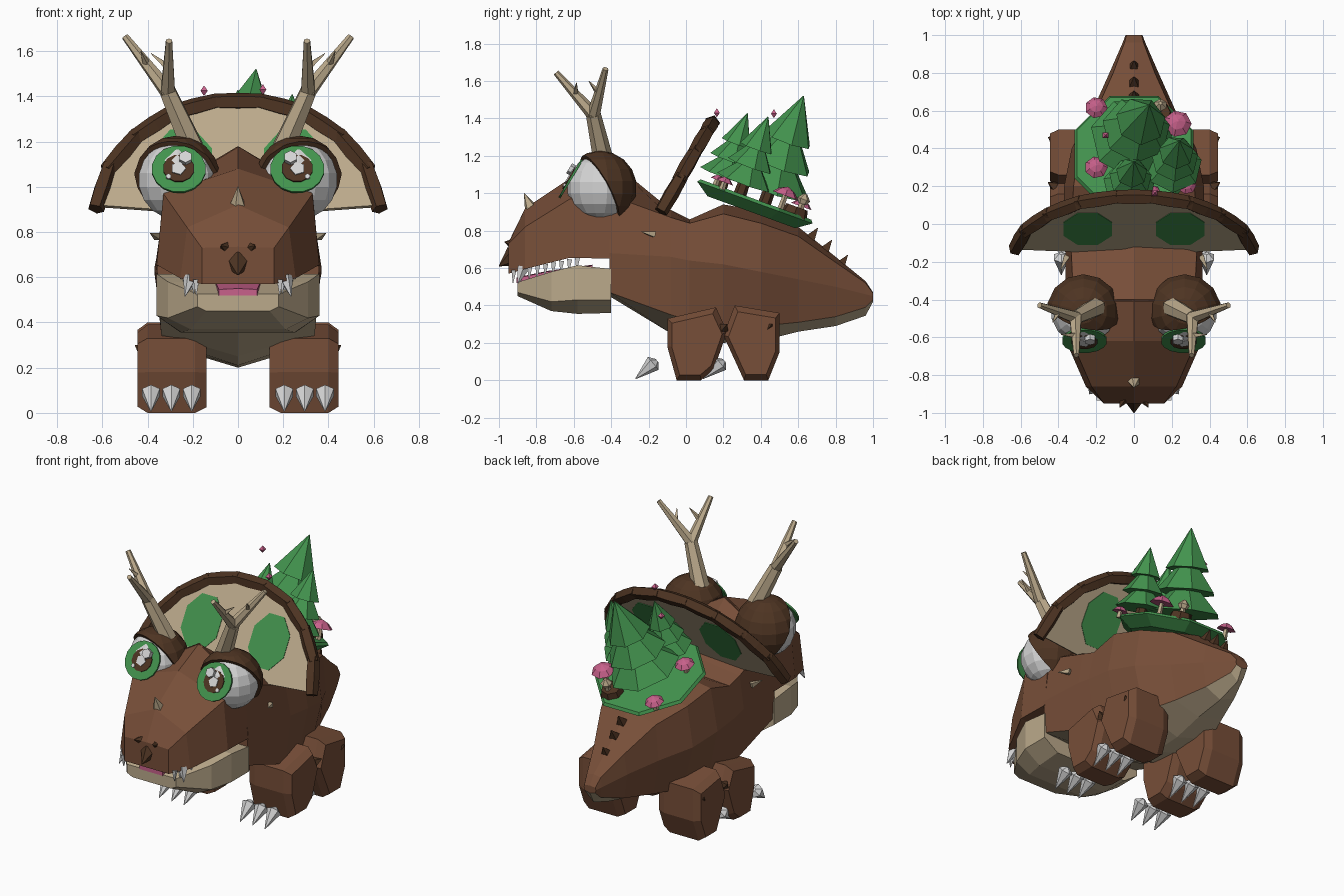
import bpy, bmesh, math
from mathutils import Vector, Matrix

if "Cube" in bpy.data.objects:
    bpy.data.objects.remove(bpy.data.objects["Cube"])


def material(name, r, g, b):
    m = bpy.data.materials.new(name)
    m.diffuse_color = (r, g, b, 1)
    m.use_nodes = True
    m.node_tree.nodes["Principled BSDF"].inputs["Base Color"].default_value = m.diffuse_color
    return m


BROWN = material("hide brown", 0.185, 0.077, 0.04)
DARK = material("dark brown", 0.075, 0.034, 0.016)
TAN = material("bone tan", 0.5, 0.4, 0.26)
GREEN = material("leaf green", 0.055, 0.29, 0.075)
PINK = material("pink", 0.58, 0.12, 0.26)
WHITE = material("tooth white", 0.66, 0.66, 0.66)


def make(name, shapes, mats, mirror=False, xf=None, rule=None):
    """Join (verts, faces) shapes into one object, optionally mirrored in x."""
    bm = bmesh.new()
    for sx in ((1, -1) if mirror else (1,)):
        for verts, faces in shapes:
            vs = []
            for v in verts:
                p = xf @ Vector(v) if xf else Vector(v)
                vs.append(bm.verts.new((p.x * sx, p.y, p.z)))
            for f in faces:
                bm.faces.new([vs[i] for i in f])
    bmesh.ops.recalc_face_normals(bm, faces=bm.faces)
    mats = mats if isinstance(mats, list) else [mats]
    if rule:
        for f in bm.faces:
            f.material_index = rule(f)
    me = bpy.data.meshes.new(name)
    bm.to_mesh(me)
    bm.free()
    for m in mats:
        me.materials.append(m)
    ob = bpy.data.objects.new(name, me)
    bpy.context.collection.objects.link(ob)
    return ob


def loft(rings):
    """Skin a list of equal-length rings and cap both ends."""
    n = len(rings[0])
    verts = [p for r in rings for p in r]
    faces = [(k * n + i, k * n + (i + 1) % n, (k + 1) * n + (i + 1) % n, (k + 1) * n + i)
             for k in range(len(rings) - 1) for i in range(n)]
    last = (len(rings) - 1) * n
    return verts, faces + [tuple(range(n)), tuple(range(last, last + n))]


def tube(pts, radii, n=6):
    """Tapered n-sided tube along the axis from first to last point."""
    q = (Vector(pts[-1]) - Vector(pts[0])).to_track_quat('Z', 'Y')
    return loft([[Vector(p) + q @ Vector((r * math.cos(a), r * math.sin(a), 0))
                  for a in (2 * math.pi * (i + 0.5) / n for i in range(n))]
                 for p, r in zip(pts, radii)])


def spike(p, q, r, n=5):
    return tube([p, q], [r, 0.002], n)


def half_ring(y, pts):
    """Close a right-hand half profile (first and last point on the centre)."""
    return [(x, y, z) for x, z in pts] + [(-x, y, z) for x, z in pts[-2:0:-1]]


# body and tail: y, top, shoulder x/z, side x/z, low edge x/z, keel
body = [(-0.41, 1.18, .32, .99, .36, .68, .35, .47, .45),
        (-0.08, .91, .335, .87, .365, .66, .34, .35, .25),
        (0.02, .86, .33, .84, .37, .64, .33, .32, .21),
        (0.20, .94, .32, .89, .37, .62, .30, .29, .20),
        (0.40, .905, .29, .84, .33, .58, .26, .29, .21),
        (0.60, .82, .20, .77, .22, .54, .18, .31, .26),
        (0.80, .66, .11, .63, .13, .5, .11, .34, .29),
        (0.96, .53, .05, .52, .06, .46, .05, .39, .345),
        (1.00, .47, .04, .465, .045, .45, .04, .43, .42)]
make("body", [loft([half_ring(s[0], [(0, s[1]), s[2:4], s[4:6], s[6:8], (0, s[8])])
                    for s in body])], [BROWN, TAN],
     rule=lambda f: int(f.normal.z < -0.2 and f.calc_center_median().z < 0.42))

# upper head: y, top, shoulder x/z, lip x/z
head = [(-0.40, 1.18, .33, .98, .36, .65), (-0.62, 1.08, .33, .97, .36, .655),
        (-0.86, .92, .225, .82, .255, .595), (-0.95, .735, .16, .73, .16, .57)]
make("upper_head", [loft([half_ring(y, [(0, t), (a, b), (c, d), (0, d)])
                          for y, t, a, b, c, d in head])], BROWN)

# lower jaw: y, top, half width, edge z, keel half width, keel z
jaw = [(-0.40, .595, .36, .43, .26, .36), (-0.58, .615, .36, .43, .25, .355),
       (-0.72, .58, .31, .42, .21, .37), (-0.90, .525, .18, .47, .14, .45)]
make("lower_jaw", [loft([half_ring(y, [(0, t), (w, t), (w, e), (k, z), (0, z)])
                         for y, t, w, e, k, z in jaw])], TAN)
make("tongue", [loft([half_ring(y, [(0, z + .01), (w, z + .006), (w, z - .02), (0, z - .02)])
                      for y, z, w in [(-.5, .608, .09), (-.74, .575, .10), (-.905, .54, .085)]])], PINK)

# teeth and fangs
teeth = []
for i in range(9):
    t = i / 8
    y = -0.92 + 0.34 * t
    x = 0.185 + 0.085 * t
    z = 0.59 + 0.065 * t
    teeth.append(spike((x, y, z), (x, y - 0.005, z - 0.07), 0.019, 4))
teeth.append(spike((.21, -.87, .60), (.235, -.90, .515), .034, 5))
make("teeth", teeth, WHITE, True)

# nose, nostril and snout horns
make("nose_horn", [spike((0, -.92, .665), (0, -1, .61), .058, 6)], DARK)
make("nostrils", [spike((.055, -.93, .73), (.075, -.97, .74), .028, 5)], DARK, True)
make("snout_horn", [spike((0, -.82, .90), (0, -.865, 1.0), .045, 5)], TAN)
make("cheek_spikes", [spike((.355, -.17, .78), (.388, -.24, .795), .022, 4)], TAN, True)

# eyes with lids behind
EYE = Vector((0.268, -0.46, 1.03))
LOOK = Vector((0, -0.86, 0.51))


def ball(name, radius, mat, cut=None):
    for sx, side in ((1, "right"), (-1, "left")):
        bm = bmesh.new()
        bmesh.ops.create_uvsphere(bm, u_segments=14, v_segments=9, radius=radius)
        if cut:
            g = bm.verts[:] + bm.edges[:] + bm.faces[:]
            n = (cut.x * sx, cut.y, cut.z)
            bmesh.ops.bisect_plane(bm, geom=g, plane_co=(0, 0, 0), plane_no=n, clear_inner=True)
            bmesh.ops.holes_fill(bm, edges=[e for e in bm.edges if e.is_boundary])
        me = bpy.data.meshes.new(name)
        bm.to_mesh(me)
        bm.free()
        me.materials.append(mat)
        ob = bpy.data.objects.new(side + "_" + name, me)
        ob.location = (EYE.x * sx, EYE.y, EYE.z)
        bpy.context.collection.objects.link(ob)


ball("eyeball", 0.176, WHITE)
ball("eyelid", 0.197, DARK, Vector((-0.25, 0.87, 0.48)))
UP = Vector((0, 0.51, 0.86))


def disc(dx, du, off, r, thick, n):
    c = Vector((0.262, -0.622, 1.08)) + LOOK * off + UP * du + Vector((dx, 0, 0))
    return tube([c - LOOK * thick, c], [r, r], n)


make("iris", [disc(0, 0, 0, .12, .012, 16)], GREEN, True)
make("pupil", [disc(0, 0, .006, .07, .008, 12)], DARK, True)
make("eye_glints", [disc(-.03, .045, .03, .031, .03, 6), disc(.002, -.004, .012, .034, .01, 5),
                    disc(.045, -.045, .012, .013, .01, 6)], WHITE, True)

# antlers
fork, out, fwd = (.31, -.495, 1.42), (.50, -.43, 1.665), (.305, -.695, 1.645)
make("antlers", [tube([(.20, -.44, 1.17), fork], [.055, .04], 6),
                 tube([fork, out], [.036, .016], 6), tube([fork, fwd], [.036, .016], 6),
                 spike((.40, -.465, 1.535), (.43, -.52, 1.60), .02, 4),
                 spike((.31, -.59, 1.53), (.385, -.585, 1.59), .02, 4)], TAN, True)


# frill, its rim and its spots, all on one leaning plane
def lean(x, z, off=0):
    return Vector((x, -0.13 + 0.58 * (z - 0.91) - off, z + off * 0.58))


arc = [(.625, .915), (.57, 1.08), (.45, 1.22), (.29, 1.325), (.10, 1.375)]
arc += [(-x, z) for x, z in arc[::-1]]
make("frill", [loft([[lean(x, z, o) for x, z in arc + [(0, .87)]] for o in (-.008, .008)])], TAN)
rim = []
for a, b in zip(arc, arc[1:]):
    p, q = lean(*a), lean(*b)
    e = (q - p) * 0.08
    m = (p + q) / 2
    rim.append(tube([p - e, m, q + e], [.038, .043, .038], 5))
make("frill_rim", rim, DARK)
spot = [(.245 + .14 * math.cos(a), 1.105 + .155 * math.sin(a))
        for a in (math.pi * (i + .5) / 4 for i in range(8))]
make("frill_spots", [loft([[lean(x, z, o) for x, z in spot] for o in (-.011, .011)])], GREEN, True)


# legs: side profiles swept across x with narrowed ends
def leg(profile):
    cy = sum(p[0] for p in profile) / len(profile)
    cz = sum(p[1] for p in profile) / len(profile)
    return loft([[(x, cy + (y - cy) * s, cz * (1 - s) + z * s) for y, z in profile]
                 for x, s in ((.14, .86), (.19, 1), (.40, 1), (.445, .84))])


make("front_legs", [leg([(-.10, .33), (.16, .39), (.22, .26), (.15, .06), (.08, 0),
                         (-.05, 0), (-.10, .18)])], BROWN, True)
make("rear_legs", [leg([(.26, .40), (.50, .36), (.50, .15), (.44, 0), (.31, 0), (.20, .24)])],
     BROWN, True)
make("leg_spikes", [spike((.42, y, .28), (.455, y + .02, .30), .032, 4) for y in (.2, .44)],
     DARK, True)
make("claws", [tube([(x, y + .115, .105), (x, y + .095, .09), (x, y, .008)], [.012, .045, .002], 6)
               for y in (-.27, .09) for x in (.205, .295, .385)], WHITE, True)

# tail spikes
make("tail_spikes", [spike((0, y, z), (0, y + .05, z + .07), .045, 4)
                     for y, z in ((.655, .745), (.73, .68), (.815, .60))], DARK)

# garden on the back, in a frame tilted along the slope
T = Matrix.Translation((0, .37, .955)) @ Matrix.Rotation(math.radians(-20), 4, 'X')
make("grass_mound", [loft([[(.34 * s * math.cos(a), .355 * s * math.sin(a), z)
                            for a in (math.pi * (i + .5) / 4 for i in range(8))]
                           for s, z in ((.76, -.06), (1, -.005), (.96, .012))])], GREEN, xf=T)
leaves, trunks = [], []
for x, y, h, r, lx in ((-.03, .05, .62, .225, .11), (.20, -.09, .45, .155, .04),
                       (-.03, -.20, .43, .14, .03)):
    trunks.append(tube([(x, y, 0), (x, y, h * .3)], [.035, .03], 6))
    for lo, hi, k in ((.17, .54, 1), (.38, .76, .82), (.6, 1, .6)):
        leaves.append(spike((x + lx * lo, y, h * lo), (x + lx * hi, y, h * hi), r * k, 7))
make("tree_leaves", leaves, GREEN, xf=T)
make("tree_trunks", trunks, DARK, xf=T)

# mushrooms and stump
caps, stems = [], []
for x, y, h, r in ((-.20, .24, .06, .06), (.23, .14, .085, .075), (-.20, -.1, .07, .062),
                   (.28, -.19, .04, .05), (.10, -.23, .04, .04)):
    stems.append(tube([(x, y, 0), (x, y, h)], [.018, .014], 5))
    caps.append(tube([(x, y, h), (x, y, h + r * .4), (x, y, h + r * .65)], [r, r * .6, .006], 7))
make("mushroom_caps", caps, PINK, xf=T)
make("mushroom_stems", stems, TAN, xf=T)
make("stump", [tube([(.13, .22, 0), (.13, .22, .05)], [.075, .062], 7)], DARK, xf=T)
make("stump_sprout", [tube([(.14, .24, .04), (.14, .24, .08)], [.02, .016], 5),
                      tube([(.14, .24, .075), (.14, .24, .10), (.14, .24, .13)],
                           [.024, .036, .01], 6)], TAN, xf=T)

# drifting petals
make("petals", [tube([(x, y, z - .022), (x, y, z), (x, y, z + .022)], [.002, .022, .002], 4)
                for x, y, z in ((-.15, .47, 1.425), (.11, .165, 1.43))], PINK)
